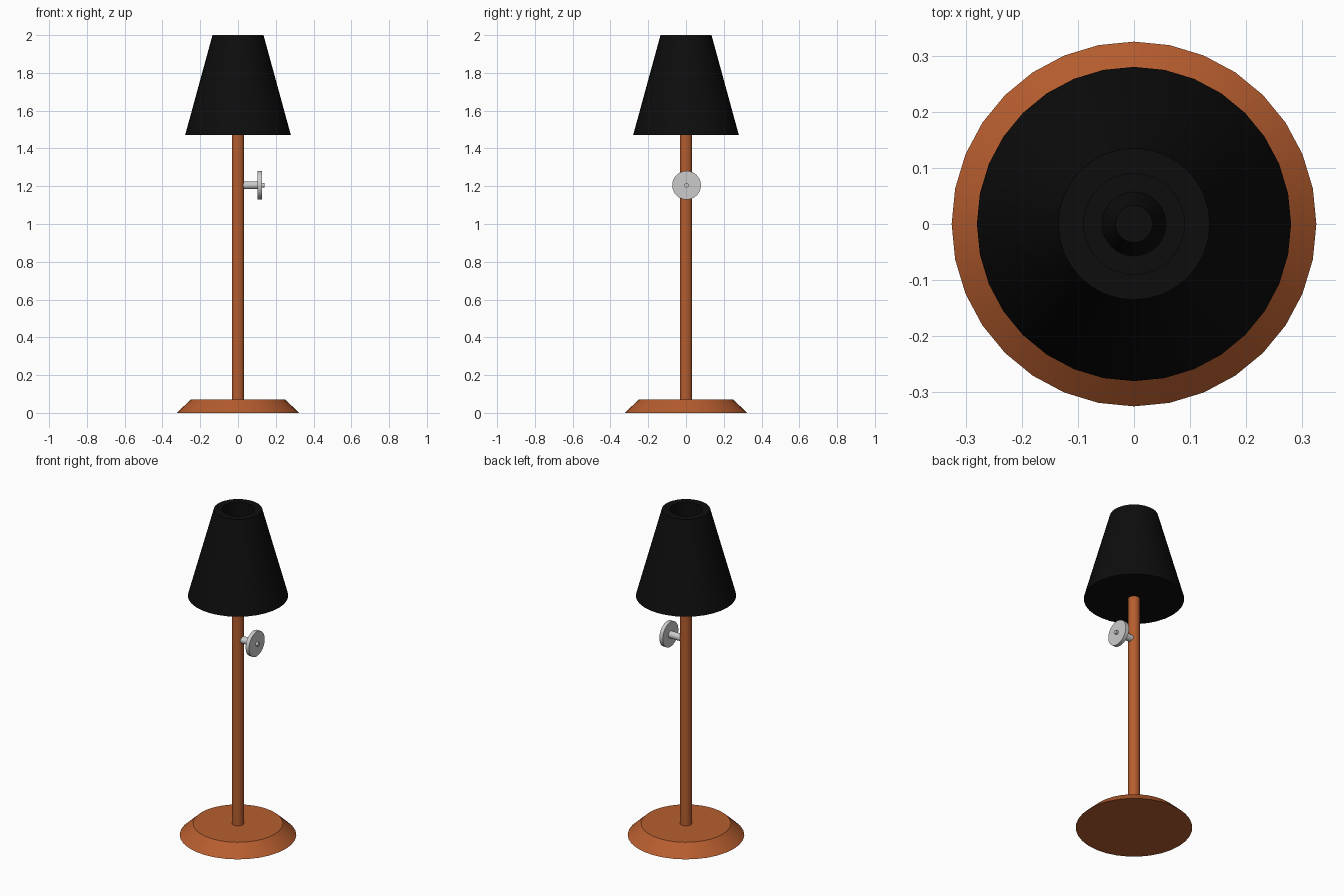
import bpy, bmesh
from math import cos, sin, pi, radians
from mathutils import Matrix

if "Cube" in bpy.data.objects:
    bpy.data.objects.remove(bpy.data.objects["Cube"])


def material(name, color):
    m = bpy.data.materials.new(name)
    m.diffuse_color = (*color, 1)
    m.use_nodes = True
    m.node_tree.nodes["Principled BSDF"].inputs["Base Color"].default_value = m.diffuse_color
    return m


def lathe(name, profile, sides=32, mat=None, matrix=None):
    """Spin (radius, height) points about z into a closed solid with flat caps."""
    bm = bmesh.new()
    rings = [[bm.verts.new((r * cos(2 * pi * i / sides), r * sin(2 * pi * i / sides), z))
              for i in range(sides)] for r, z in profile]
    for a, b in zip(rings, rings[1:]):
        for i in range(sides):
            j = (i + 1) % sides
            bm.faces.new((a[i], a[j], b[j], b[i]))
    bm.faces.new(rings[0][::-1])
    bm.faces.new(rings[-1])
    if matrix:
        bm.transform(matrix)
    bmesh.ops.recalc_face_normals(bm, faces=bm.faces)
    mesh = bpy.data.meshes.new(name)
    bm.to_mesh(mesh)
    bm.free()
    ob = bpy.data.objects.new(name, mesh)
    bpy.context.collection.objects.link(ob)
    if mat:
        mesh.materials.append(mat)
    bpy.ops.object.select_all(action='DESELECT')
    ob.select_set(True)
    bpy.context.view_layer.objects.active = ob
    bpy.ops.object.shade_smooth_by_angle(angle=radians(30))
    return ob


wood = material("wood", (0.47, 0.11, 0.028))
black = material("black_fabric", (0.004, 0.004, 0.004))

# Bevelled round foot and straight pole
lathe("base", [(0.325, 0), (0.25, 0.07)], mat=wood)
lathe("pole", [(0.033, 0.06), (0.033, 1.5)], mat=wood)

# Tapered shade with a closed bottom, recessed top and small bulb holder
lathe("shade", [(0.28, 1.47), (0.135, 2.0), (0.09, 2.0), (0.09, 1.85),
                (0.057, 1.85), (0.033, 1.93)], mat=black)

# Switch knob on the +x side: stem, wheel and end nub, turned from one profile
sideways = Matrix.Translation((0, 0.003, 1.205)) @ Matrix.Rotation(pi / 2, 4, 'Y')
lathe("switch_knob", [(0.021, 0.02), (0.021, 0.103), (0.076, 0.103), (0.076, 0.126),
                      (0.012, 0.126), (0.012, 0.14)], matrix=sideways)
